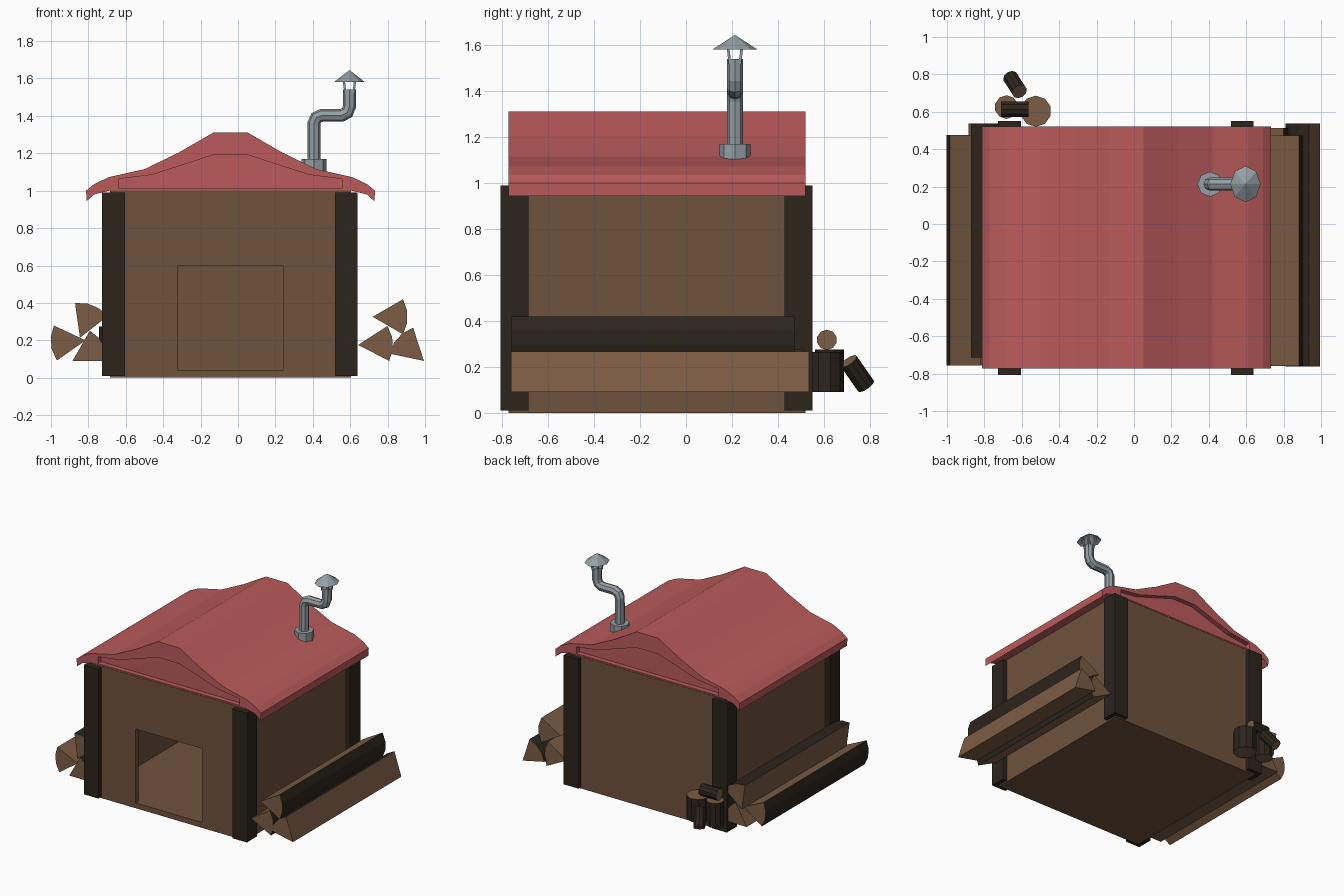
import bpy, bmesh, math
from mathutils import Vector

if "Cube" in bpy.data.objects:
    bpy.data.objects.remove(bpy.data.objects["Cube"])


def mat(name, col):
    m = bpy.data.materials.new(name)
    m.diffuse_color = (*col, 1)
    m.use_nodes = True
    m.node_tree.nodes["Principled BSDF"].inputs["Base Color"].default_value = m.diffuse_color
    return m


WALL = mat("wall_brown", (0.16, 0.085, 0.046))
BARK = mat("dark_bark", (0.026, 0.018, 0.012))
WOOD = mat("cut_wood", (0.20, 0.108, 0.058))
RED = mat("roof_red", (0.50, 0.105, 0.105))
STEEL = mat("steel", (0.30, 0.35, 0.38))
CX = -0.04  # centre line of the hut


def finish(name, bm, mats):
    bmesh.ops.recalc_face_normals(bm, faces=bm.faces[:])
    me = bpy.data.meshes.new(name)
    bm.to_mesh(me)
    bm.free()
    for m in mats:
        me.materials.append(m)
    ob = bpy.data.objects.new(name, me)
    bpy.context.collection.objects.link(ob)
    return ob


def prism(name, pts, y0, y1, mats, bark_edges=()):
    """Extrude an x-z outline along y; listed side faces use the second material."""
    bm = bmesh.new()
    a = [bm.verts.new((x, y0, z)) for x, z in pts]
    b = [bm.verts.new((x, y1, z)) for x, z in pts]
    bm.faces.new(a)
    bm.faces.new(b[::-1])
    for i in range(len(pts)):
        j = (i + 1) % len(pts)
        f = bm.faces.new((a[i], b[i], b[j], a[j]))
        f.material_index = int(i in bark_edges)
    return finish(name, bm, mats)


def box(name, x0, x1, y0, y1, z0, z1, m):
    return prism(name, [(x0, z0), (x1, z0), (x1, z1), (x0, z1)], y0, y1, [m])


def rod(name, p, q, r, sides, mats, r2=None, caps=True):
    """Cylinder or cone between two points; end caps use the first material."""
    p, q = Vector(p), Vector(q)
    bm = bmesh.new()
    bmesh.ops.create_cone(bm, cap_ends=caps, segments=sides, radius1=r,
                          radius2=r if r2 is None else r2, depth=(q - p).length)
    bm.normal_update()
    for f in bm.faces:
        f.material_index = 0 if abs(f.normal.z) > 0.9 else len(mats) - 1
    ob = finish(name, bm, mats)
    ob.location = (p + q) / 2
    ob.rotation_euler = (q - p).to_track_quat('Z', 'Y').to_euler()
    return ob


def cut(ob, cutter):
    md = ob.modifiers.new("cut", 'BOOLEAN')
    md.operation = 'DIFFERENCE'
    md.solver = 'EXACT'
    md.object = cutter
    bpy.context.view_layer.objects.active = ob
    bpy.ops.object.modifier_apply(modifier=md.name)
    bpy.data.objects.remove(cutter)


# Hollow hut body with a doorway
body = box("hut_body", -0.685, 0.605, -0.772, 0.52, 0, 1.0, WALL)
cut(body, box("room_cutter", -0.645, 0.565, -0.732, 0.48, 0.04, 0.96, WALL))
cut(body, box("door_cutter", -0.32, 0.24, -0.9, -0.7, 0.04, 0.60, WALL))

# Corner posts
for x in (-0.727, 0.518):
    for y in (-0.808, 0.428):
        box("corner_post", x, x + 0.122, y, y + 0.122, 0.01, 0.99, BARK)


# Curved roof with recessed gables at both ends
def mirrored(half):
    return [(CX + x, z) for x, z in half] + [(CX - x, z) for x, z in reversed(half)]


roof = prism("roof", mirrored([(0.64, 1.002), (0.73, 0.98), (0.77, 0.943), (0.772, 1.0),
                               (0.73, 1.035), (0.65, 1.073), (0.46, 1.115),
                               (0.275, 1.205), (0.09, 1.312)]), -0.772, 0.52, [RED])
gable = mirrored([(0.595, 1.012), (0.595, 1.063), (0.42, 1.085), (0.25, 1.14), (0.09, 1.192)])
cut(roof, prism("gable_cutter", gable, -0.9, -0.735, [RED]))
cut(roof, prism("gable_cutter", gable, 0.483, 0.65, [RED]))

# Chimney: collar, bent pipe, struts and cap
PY = 0.213
rod("chimney_collar", (0.406, PY, 1.07), (0.406, PY, 1.17), 0.067, 8, [STEEL])
cu = bpy.data.curves.new("chimney_pipe", 'CURVE')
cu.dimensions = '3D'
cu.bevel_depth = 0.035
cu.bevel_resolution = 2
cu.use_fill_caps = True
path = [(0.406, 1.08), (0.406, 1.36), (0.418, 1.39), (0.448, 1.403),
        (0.555, 1.403), (0.584, 1.418), (0.596, 1.45), (0.596, 1.54)]
sp = cu.splines.new('POLY')
sp.points.add(len(path) - 1)
for pt, (x, z) in zip(sp.points, path):
    pt.co = (x, PY, z, 1)
sp.use_smooth = False
cu.materials.append(STEEL)
bpy.context.collection.objects.link(bpy.data.objects.new("chimney_pipe", cu))
for i in range(4):
    a = math.pi * (0.25 + i / 2)
    c, s = math.cos(a), math.sin(a)
    rod("cap_strut", (0.596 + 0.031 * c, PY + 0.031 * s, 1.52),
        (0.596 + 0.045 * c, PY + 0.045 * s, 1.605), 0.008, 4, [STEEL])
cap = rod("chimney_cap", (0.596, PY, 1.582), (0.596, PY, 1.645), 0.088, 8, [STEEL], 0, False)
cap.scale = (0.92, 1.1, 1)


# Split logs: 60 degree wedges, bark on the rounded side
def wedge(x, z, deg, y0, y1):
    arc = [math.radians(deg - 30 + 20 * i) for i in range(4)]
    pts = [(x, z)] + [(x + 0.187 * math.cos(a), z + 0.187 * math.sin(a)) for a in arc]
    prism("split_log", pts, y0, y1, [WOOD, BARK], (1, 2, 3))


for w in [(0.72, 0.326, 0, -0.76, 0.472), (0.642, 0.175, 3, -0.76, 0.512),
          (0.994, 0.09, 138, -0.762, 0.536), (-0.815, 0.2, 185, -0.757, 0.475),
          (-0.845, 0.214, 68, -0.715, 0.538), (-0.885, 0.09, 30, -0.757, 0.538)]:
    wedge(*w)

# Stumps and short logs behind the hut
LOG = [WOOD, BARK]


def log(name, p, q, r, sides=10):
    # ends in cut wood, sides in bark
    return rod(name, p, q, r, sides, LOG)


log("large_stump", (-0.525, 0.603, 0.09), (-0.525, 0.603, 0.265), 0.083)
log("small_stump", (-0.682, 0.625, 0.09), (-0.682, 0.625, 0.275), 0.063)
log("lying_log", (-0.71, 0.613, 0.318), (-0.565, 0.613, 0.318), 0.044)
log("leaning_log", (-0.612, 0.708, 0.225), (-0.66, 0.783, 0.117), 0.042)
